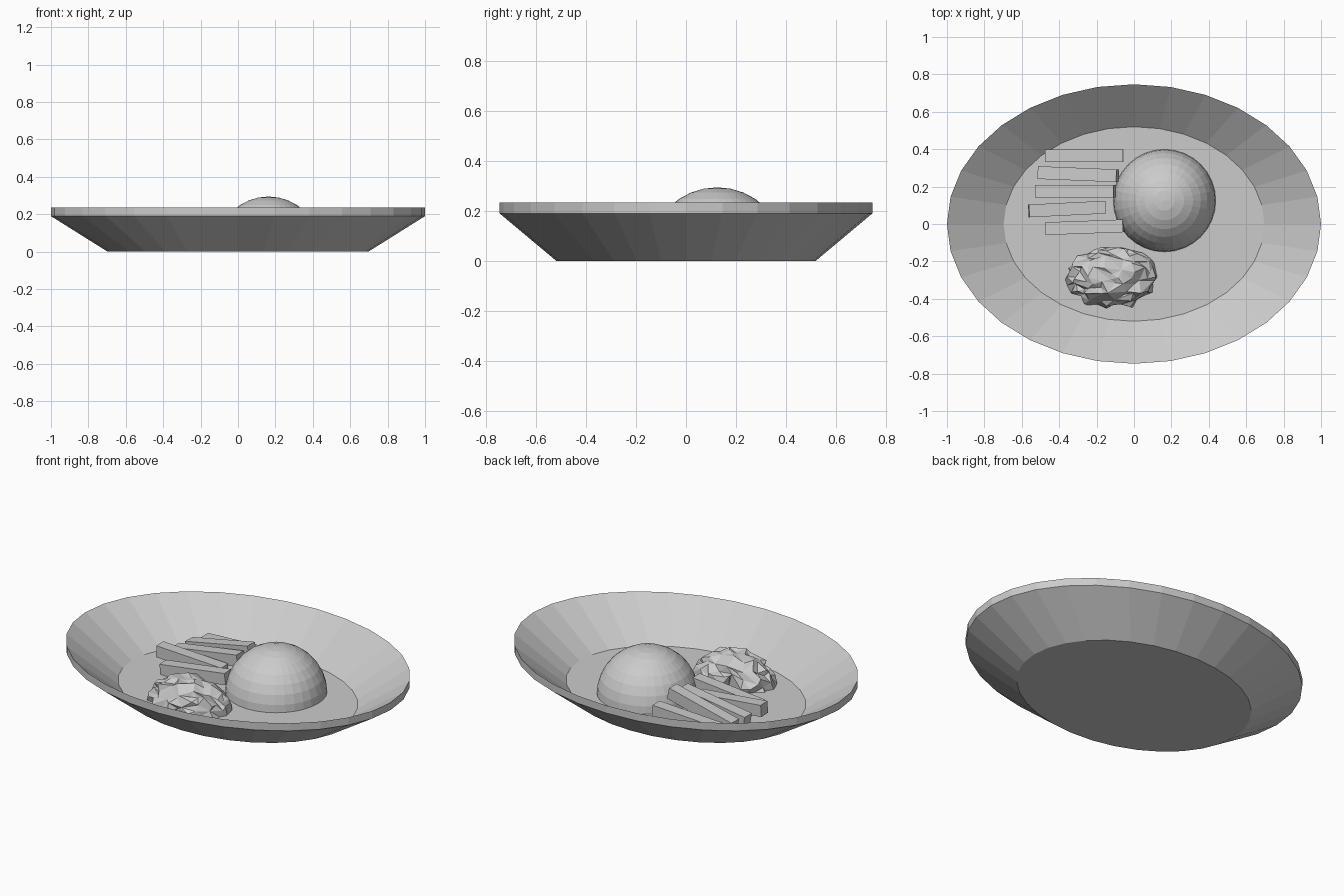
import bpy, bmesh, math
from mathutils import Vector, Matrix, noise

cube = bpy.data.objects.get("Cube")
if cube:
    bpy.data.objects.remove(cube, do_unlink=True)

# One plain grey for everything
grey = bpy.data.materials.new("light_grey")
grey.use_nodes = True
COLOUR = (0.6, 0.6, 0.6, 1)
grey.diffuse_color = COLOUR
grey.node_tree.nodes["Principled BSDF"].inputs["Base Color"].default_value = COLOUR

FLOOR = 0.03


def finish(bm, name):
    bmesh.ops.recalc_face_normals(bm, faces=bm.faces)
    mesh = bpy.data.meshes.new(name)
    bm.to_mesh(mesh)
    bm.free()
    mesh.materials.append(grey)
    obj = bpy.data.objects.new(name, mesh)
    bpy.context.collection.objects.link(obj)
    return obj


def cut_below(bm, z):
    """Slice off everything under z and close the underside."""
    geom = bm.verts[:] + bm.edges[:] + bm.faces[:]
    bmesh.ops.bisect_plane(bm, geom=geom, plane_co=(0, 0, z),
                           plane_no=(0, 0, 1), clear_inner=True)
    bmesh.ops.holes_fill(bm, edges=[e for e in bm.edges if e.is_boundary])


# Oval plate: rings of the profile, joined from underside to inner floor
def build_plate(sides=32):
    bm = bmesh.new()
    rings = []
    for rx, ry, z in [(0.697, 0.52, 0), (1, 0.747, 0.19),
                      (1, 0.747, 0.235), (0.697, 0.52, FLOOR)]:
        angles = [2 * math.pi * i / sides for i in range(sides)]
        rings.append([bm.verts.new((rx * math.cos(a), ry * math.sin(a), z))
                      for a in angles])
    for low, high in zip(rings, rings[1:]):
        for i in range(sides):
            j = (i + 1) % sides
            bm.faces.new((low[i], low[j], high[j], high[i]))
    bm.faces.new(rings[0])
    bm.faces.new(rings[-1])
    return finish(bm, "plate")


# Faceted dome sitting on the plate floor
def build_dome():
    bm = bmesh.new()
    bmesh.ops.create_uvsphere(bm, u_segments=32, v_segments=16, radius=0.275,
                              matrix=Matrix.Translation((0.163, 0.125, 0.02)))
    cut_below(bm, 0.02)
    return finish(bm, "dome")


# Square-section stick laid between the centres of its two top ends
def build_stick(name, left, right, size=0.068):
    a, b = Vector(left), Vector(right)
    along = (b - a).normalized()
    side = Vector((0, 0, 1)).cross(along).normalized()
    up = along.cross(side)
    rot = Matrix((along, side, up)).transposed().to_4x4()
    centre = (a + b) / 2 - up * size / 2
    bm = bmesh.new()
    bmesh.ops.create_cube(bm, size=1)
    scale = Matrix.Diagonal(((b - a).length, size, size, 1))
    bm.transform(Matrix.Translation(centre) @ rot @ scale)
    return finish(bm, name)


# Crumpled leafy mound: folded, flat-shaded sphere
def build_mound():
    bm = bmesh.new()
    bmesh.ops.create_icosphere(bm, subdivisions=4, radius=1)
    for v in bm.verts:
        d = v.co.normalized()
        fold = noise.noise_vector(d * 3.1 + Vector((4, 1, 7)))
        crease = abs(noise.noise(d * 4.5))
        v.co = d * (0.98 - 0.22 * crease) + fold * 0.15
        v.co.z -= 0.12 * max(0, 1 - 4 * d.xy.length)
    bmesh.ops.scale(bm, vec=(0.255, 0.17, 0.17), verts=bm.verts)
    bmesh.ops.translate(bm, vec=(-0.115, -0.285, FLOOR), verts=bm.verts)
    cut_below(bm, FLOOR - 0.01)
    obj = finish(bm, "crumpled_mound")
    # Thin the mesh into large irregular facets
    facets = obj.modifiers.new("facets", "DECIMATE")
    facets.ratio = 0.28
    return obj


build_plate()
build_dome()
build_mound()
sticks = [((-0.475, 0.365, 0.10), (-0.06, 0.365, 0.12)),
          ((-0.515, 0.275, 0.10), (-0.095, 0.258, 0.19)),
          ((-0.53, 0.175, 0.10), (-0.11, 0.175, 0.165)),
          ((-0.56, 0.07, 0.14), (-0.15, 0.09, 0.11)),
          ((-0.475, -0.025, 0.09), (-0.06, -0.01, 0.14))]
for n, (left, right) in enumerate(sticks, 1):
    build_stick(f"stick_{n}", left, right)
